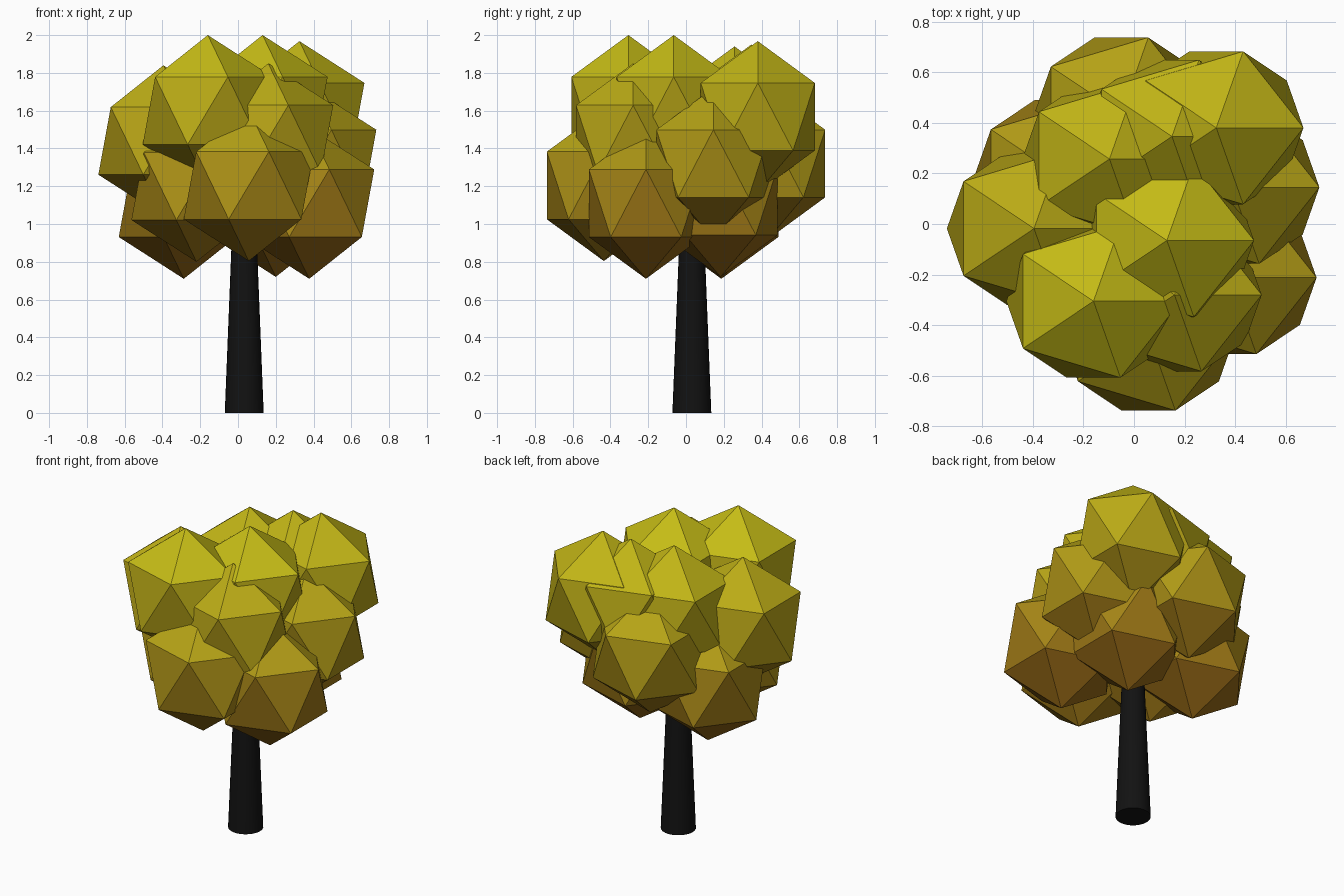
import bpy
from mathutils import Vector

if "Cube" in bpy.data.objects:
    bpy.data.objects.remove(bpy.data.objects["Cube"])

LOW, HIGH = Vector((0.28, 0.10, 0.008)), Vector((0.56, 0.50, 0.008))
Z0, Z1, BANDS = 0.75, 1.9, 10


def material(name, rgb):
    m = bpy.data.materials.new(name)
    m.diffuse_color = (*rgb, 1)
    m.use_nodes = True
    m.node_tree.nodes["Principled BSDF"].inputs["Base Color"].default_value = m.diffuse_color
    return m


# Autumn colours, brown at the bottom of the crown to yellow-green at the top
leaf_mats = [material(f"leaf_{i}", LOW.lerp(HIGH, i / (BANDS - 1))) for i in range(BANDS)]

# Trunk: tapered cylinder running up inside the crown
bpy.ops.mesh.primitive_cone_add(vertices=24, radius1=0.103, radius2=0.055,
                                depth=1.2, location=(0.033, 0.031, 0.6))
trunk = bpy.context.object
trunk.name = "trunk"
trunk.data.materials.append(material("bark", (0.006, 0.006, 0.006)))
bpy.ops.object.shade_smooth_by_angle()

# Crown: identical, slightly stretched icosahedra
clumps = [
    (-0.16, -0.305, 1.60), (0.13, -0.065, 1.60), (0.325, 0.38, 1.568),
    (-0.097, 0.257, 1.54), (0.15, 0.346, 1.55), (0.16, -0.28, 1.45),
    (-0.395, -0.018, 1.44), (-0.05, 0.435, 1.32), (0.388, 0.145, 1.32),
    (0.057, -0.435, 1.204), (-0.22, -0.12, 1.20), (0.2, 0.183, 1.12),
    (-0.287, 0.187, 1.11), (0.377, -0.212, 1.11),
]
for n, c in enumerate(clumps):
    bpy.ops.mesh.primitive_ico_sphere_add(subdivisions=1, radius=1, location=c)
    clump = bpy.context.object
    clump.name = f"leaf_clump_{n + 1}"
    clump.scale = (0.385, 0.355, 0.40)
    for m in leaf_mats:
        clump.data.materials.append(m)
    # colour each facet by its height
    for p in clump.data.polygons:
        t = (c[2] + 0.40 * p.center.z - Z0) / (Z1 - Z0)
        p.material_index = round(min(1, max(0, t)) * (BANDS - 1))
